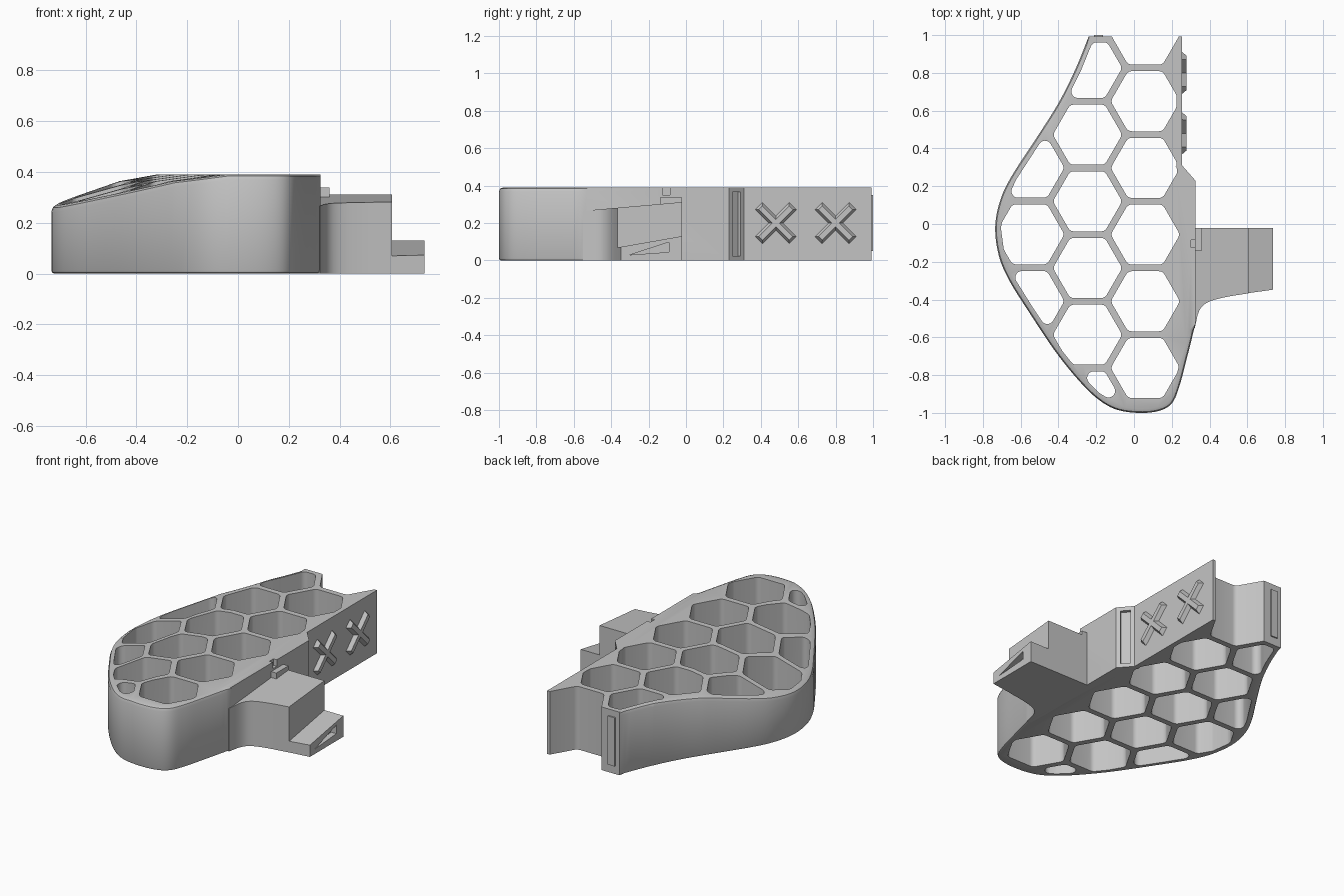
import bpy, bmesh, math
from mathutils import Vector

if "Cube" in bpy.data.objects:
    bpy.data.objects.remove(bpy.data.objects["Cube"], do_unlink=True)

grey = bpy.data.materials.new("plain grey")
grey.use_nodes = True
grey.diffuse_color = (0.55, 0.55, 0.55, 1)
grey.node_tree.nodes["Principled BSDF"].inputs["Base Color"].default_value = grey.diffuse_color


# ---------- helpers ----------
def loft(bm, *rings):
    """Closed solid through matching counter-clockwise rings."""
    loops = [[bm.verts.new(p) for p in ring] for ring in rings]
    bm.faces.new(loops[0][::-1])
    bm.faces.new(loops[-1])
    for a, b in zip(loops, loops[1:]):
        for i in range(len(a)):
            j = (i + 1) % len(a)
            bm.faces.new((a[i], a[j], b[j], b[i]))


def prism(bm, pts, low, top):
    """Upright solid; top is a function of x and y."""
    loft(bm, [(p[0], p[1], low) for p in pts],
         [(p[0], p[1], top(p[0], p[1])) for p in pts])


def box(bm, x0, x1, y0, y1, z0, z1):
    prism(bm, [(x0, y0), (x1, y0), (x1, y1), (x0, y1)], z0, lambda x, y: z1)


def finish(name, bm):
    bm.normal_update()
    me = bpy.data.meshes.new(name)
    bm.to_mesh(me)
    bm.free()
    me.materials.append(grey)
    ob = bpy.data.objects.new(name, me)
    bpy.context.collection.objects.link(ob)
    return ob


def select_only(ob):
    bpy.ops.object.select_all(action='DESELECT')
    ob.select_set(True)
    bpy.context.view_layer.objects.active = ob


def cut(ob, bm):
    cutter = finish("cutter", bm)
    cutter.hide_render = True
    mod = ob.modifiers.new("cut", 'BOOLEAN')
    mod.operation, mod.solver, mod.object = 'DIFFERENCE', 'EXACT', cutter
    select_only(ob)
    bpy.ops.object.modifier_apply(modifier=mod.name)
    bpy.data.objects.remove(cutter, do_unlink=True)


def spline(pts, steps):
    """Catmull-Rom curve through the points."""
    p = [Vector(q) for q in pts]
    p = [2 * p[0] - p[1]] + p + [2 * p[-1] - p[-2]]
    out = []
    for a, b, c, d in zip(p, p[1:], p[2:], p[3:]):
        for k in range(steps):
            t = k / steps
            out.append(0.5 * (2 * b + (c - a) * t + (2 * a - 5 * b + 4 * c - d) * t ** 2
                              + (3 * b - a - 3 * c + d) * t ** 3))
    return out + [p[-2]]


def offset(poly, r):
    """Grow (round corners) or shrink a counter-clockwise polygon."""
    out = []
    for i, p in enumerate(poly):
        d1 = (p - poly[i - 1]).normalized()
        d2 = (poly[(i + 1) % len(poly)] - p).normalized()
        n1, n2 = Vector((d1.y, -d1.x)), Vector((d2.y, -d2.x))
        turn = math.atan2(d1.x * d2.y - d1.y * d2.x, d1.dot(d2))
        if r > 0 and turn > 0.2:
            k = math.ceil(turn / 0.25)
            for j in range(k + 1):
                t = math.atan2(n1.y, n1.x) + turn * j / k
                out.append(p + r * Vector((math.cos(t), math.sin(t))))
        else:
            out.append(p + (n1 + n2) * r / max(0.3, 1 + n1.dot(n2)))
    return out


def clip(poly, convex):
    """Keep the part of poly inside a convex counter-clockwise polygon."""
    for i, a in enumerate(convex):
        e = convex[(i + 1) % len(convex)] - a
        side = [e.x * (p.y - a.y) - e.y * (p.x - a.x) for p in poly]
        out = []
        for j, p in enumerate(poly):
            if side[j - 1] * side[j] < 0:
                out.append(poly[j - 1].lerp(p, side[j - 1] / (side[j - 1] - side[j])))
            if side[j] >= 0:
                out.append(p)
        poly = out
    return [p for j, p in enumerate(poly) if (p - poly[j - 1]).length > 0.001]


# ---------- body: curved outline, rounded rims, sloping top ----------
TOP = 0.39
curve = [(-.24, .992), (-.31, .82), (-.4, .64), (-.52, .45), (-.65, .25), (-.71, .12),
         (-.735, -.02), (-.715, -.17), (-.66, -.3), (-.56, -.46), (-.42, -.67),
         (-.3, -.82), (-.2, -.92), (-.1, -.98), (.02, -1), (.13, -.99), (.2, -.95),
         (.24, -.86), (.28, -.71), (.325, -.53)]
flat_side = [Vector(p) for p in ((.325, .23), (.255, .31), (.255, .992))]
outline = spline(curve, 5) + flat_side


def rim(inset, z):
    """Outline pulled in along the curved wall only."""
    moved = offset(outline, -inset)
    last_curved = len(outline) - len(flat_side) - 1
    return [(*(moved[i] if 0 < i < last_curved else p), z) for i, p in enumerate(outline)]


bm = bmesh.new()
loft(bm, rim(.012, 0), rim(.0035, .0035), rim(0, .012),
     rim(0, TOP - .022), rim(.0064, TOP - .0064), rim(.022, TOP))
for fold in (-.2, -.388):
    bmesh.ops.bisect_plane(bm, geom=bm.verts[:] + bm.edges[:] + bm.faces[:], dist=1e-5,
                           plane_co=(fold, 0, 0), plane_no=(1, .16, 0))
for v in bm.verts:
    if v.co.z > 0.3:
        u = v.co.x + .16 * v.co.y
        v.co.z += min(0, .14 * (u + .2), .28 * (u + .294))
body = finish("body", bm)

# ---------- honeycomb openings, latch notch and side slot ----------
PITCH, APOTHEM, ROUND, WALL = 0.353, 0.159, 0.035, 0.03
inner = offset([Vector(p) for p in curve] + flat_side, -(WALL + ROUND))


def hexagon(cx, cy):
    r = (APOTHEM - ROUND) / math.cos(math.pi / 6)
    return [Vector((cx + r * math.cos(k * math.pi / 3), cy + r * math.sin(k * math.pi / 3)))
            for k in range(6)]


bm = bmesh.new()
for cx, first, count in ((.06, .65, 5), (-.246, .826, 6), (-.552, .298, 3)):
    for k in range(count):
        cell = clip(inner, hexagon(cx, first - k * PITCH))
        if len(cell) > 2:
            prism(bm, offset(cell, ROUND), -0.1, lambda x, y: 0.6)
prism(bm, offset(hexagon(.06, 1.003), ROUND), -0.1, lambda x, y: 0.6)
box(bm, .302, .36, -.125, -.085, .35, .45)
along, out = Vector((.07, -.08)).normalized(), Vector((.08, .07)).normalized()
mid = Vector((.29, .27))
prism(bm, [mid + along * a + out * b for a, b in
           ((-.028, -.02), (.028, -.02), (.028, .05), (-.028, .05))], .025, lambda x, y: .365)
cut(body, bm)

# ---------- side arm with sloping top ----------
bm = bmesh.new()
edge = spline([(.322, -.55), (.345, -.46), (.39, -.415), (.48, -.388), (.606, -.367)], 4)
prism(bm, [(.29, -.54)] + edge + [(.606, -.022), (.29, -.022)], 0,
      lambda x, y: .312 + .088 * (y + .022))
arm = finish("side_arm", bm)

# ---------- low arm tip with triangular pocket ----------
bm = bmesh.new()
prism(bm, [(.59, -.368), (.735, -.348), (.735, -.022), (.59, -.022)], 0,
      lambda x, y: .13 + .176 * (y + .022))
tip = finish("arm_tip", bm)
bm = bmesh.new()
pocket = ((-.3, .03), (-.09, .045), (-.09, .098))
loft(bm, [(.7, y, z) for y, z in pocket], [(.8, y, z) for y, z in pocket])
cut(tip, bm)

# ---------- latch block on the arm ----------
bm = bmesh.new()
box(bm, .31, .36, -.14, -.022, .28, .338)
finish("latch_block", bm)

# ---------- crossed ridges on the side wall ----------
for name, cy in (("front_cross", .48), ("back_cross", .8)):
    bm = bmesh.new()
    for tilt in (1, -1):
        rings = []
        for x, half_l, half_w in ((.25, .132, .03), (.278, .115, .014)):
            ring = []
            for a, b in ((-1, -1), (1, -1), (1, 1), (-1, 1)):
                u, v = a * half_l, b * half_w
                ring.append((x, cy + (u - v * tilt) * math.sqrt(.5),
                             .2 + (u * tilt + v) * math.sqrt(.5)))
            rings.append(ring)
        loft(bm, *rings)
    finish(name, bm)

# ---------- raised key on the back end ----------
bm = bmesh.new()
box(bm, -.212, -.165, .98, 1.0, .05, .35)
finish("back_key", bm)

# ---------- shading ----------
for ob in (body, arm):
    select_only(ob)
    bpy.ops.object.shade_smooth_by_angle(angle=math.radians(32))
